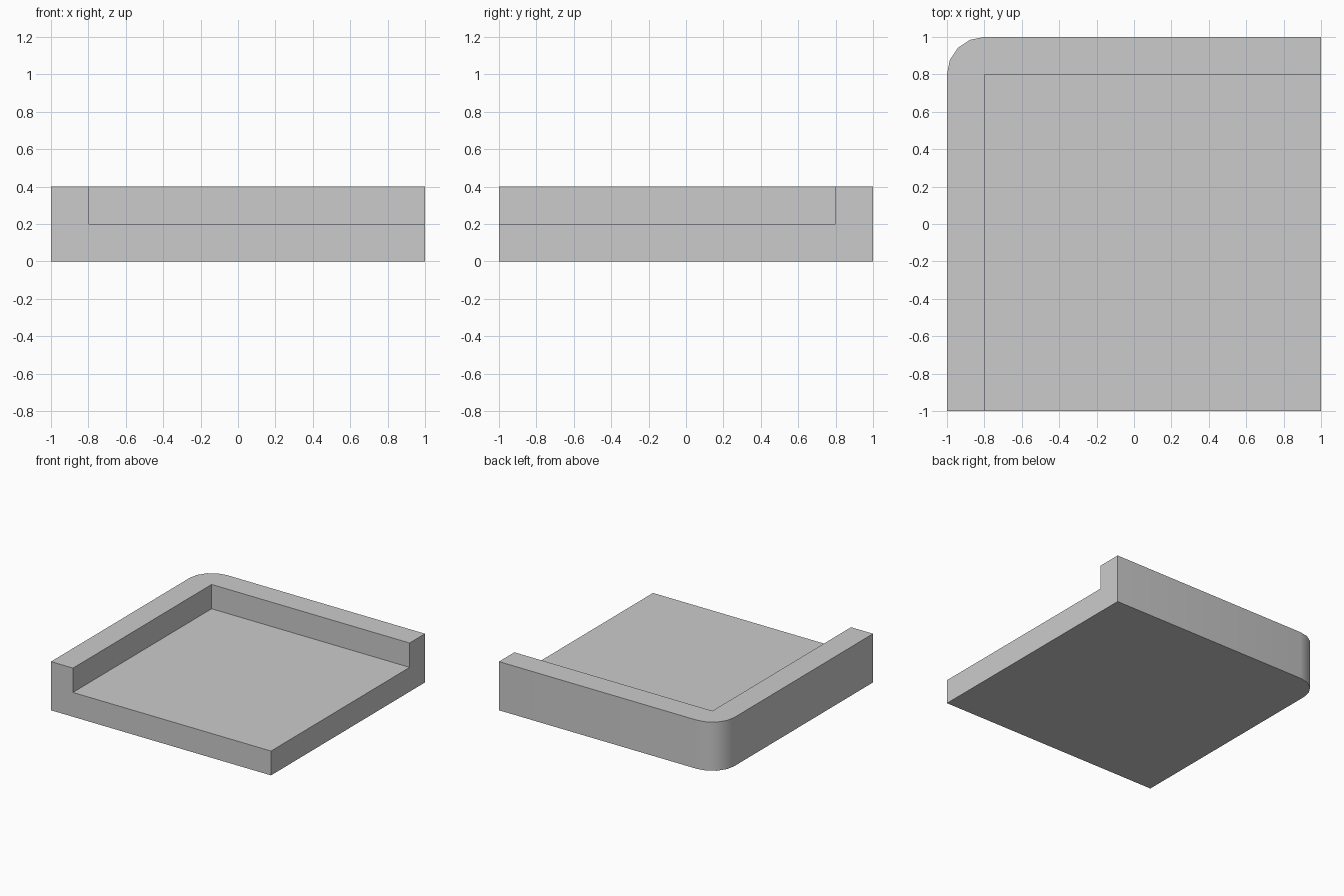
import bpy, bmesh
from math import cos, sin, radians

if "Cube" in bpy.data.objects:
    bpy.data.objects.remove(bpy.data.objects["Cube"])

SIZE, WALL, FLOOR_Z, TOP_Z = 1.0, 0.2, 0.2, 0.4
CORNER_SEGMENTS = 4


def prism(name, outline, z0, z1):
    """Extrude a counter-clockwise outline from z0 to z1."""
    bm = bmesh.new()
    base = bm.faces.new([bm.verts.new((x, y, z0)) for x, y in outline])
    ext = bmesh.ops.extrude_face_region(bm, geom=[base], use_keep_orig=True)
    top = [v for v in ext["geom"] if isinstance(v, bmesh.types.BMVert)]
    bmesh.ops.translate(bm, verts=top, vec=(0, 0, z1 - z0))
    bmesh.ops.recalc_face_normals(bm, faces=bm.faces)
    mesh = bpy.data.meshes.new(name)
    bm.to_mesh(mesh)
    bm.free()
    obj = bpy.data.objects.new(name, mesh)
    bpy.context.collection.objects.link(obj)
    return obj


# Corner tile: square block with the back left corner rounded
centre = (-SIZE + WALL, SIZE - WALL)
angles = [radians(90 + 90 * i / CORNER_SEGMENTS) for i in range(CORNER_SEGMENTS + 1)]
arc = [(centre[0] + WALL * cos(a), centre[1] + WALL * sin(a)) for a in angles]
tile = prism("corner_tile", [(-SIZE, -SIZE), (SIZE, -SIZE), (SIZE, SIZE)] + arc, 0, TOP_Z)

# Recess: leaves the floor and the left and back curbs
inner = SIZE - WALL
cutter = prism("recess_cutter", [(-inner, -1.2), (1.2, -1.2), (1.2, inner), (-inner, inner)],
               FLOOR_Z, TOP_Z + 0.2)
cutter.hide_render = True
cut = tile.modifiers.new("recess", 'BOOLEAN')
cut.operation, cut.solver, cut.object = 'DIFFERENCE', 'EXACT', cutter

bpy.context.view_layer.objects.active = tile
tile.select_set(True)
bpy.ops.object.modifier_apply(modifier=cut.name)
bpy.data.objects.remove(cutter, do_unlink=True)

# Smooth rounded corner, sharp edges elsewhere
bpy.ops.object.shade_smooth_by_angle(angle=radians(30))
